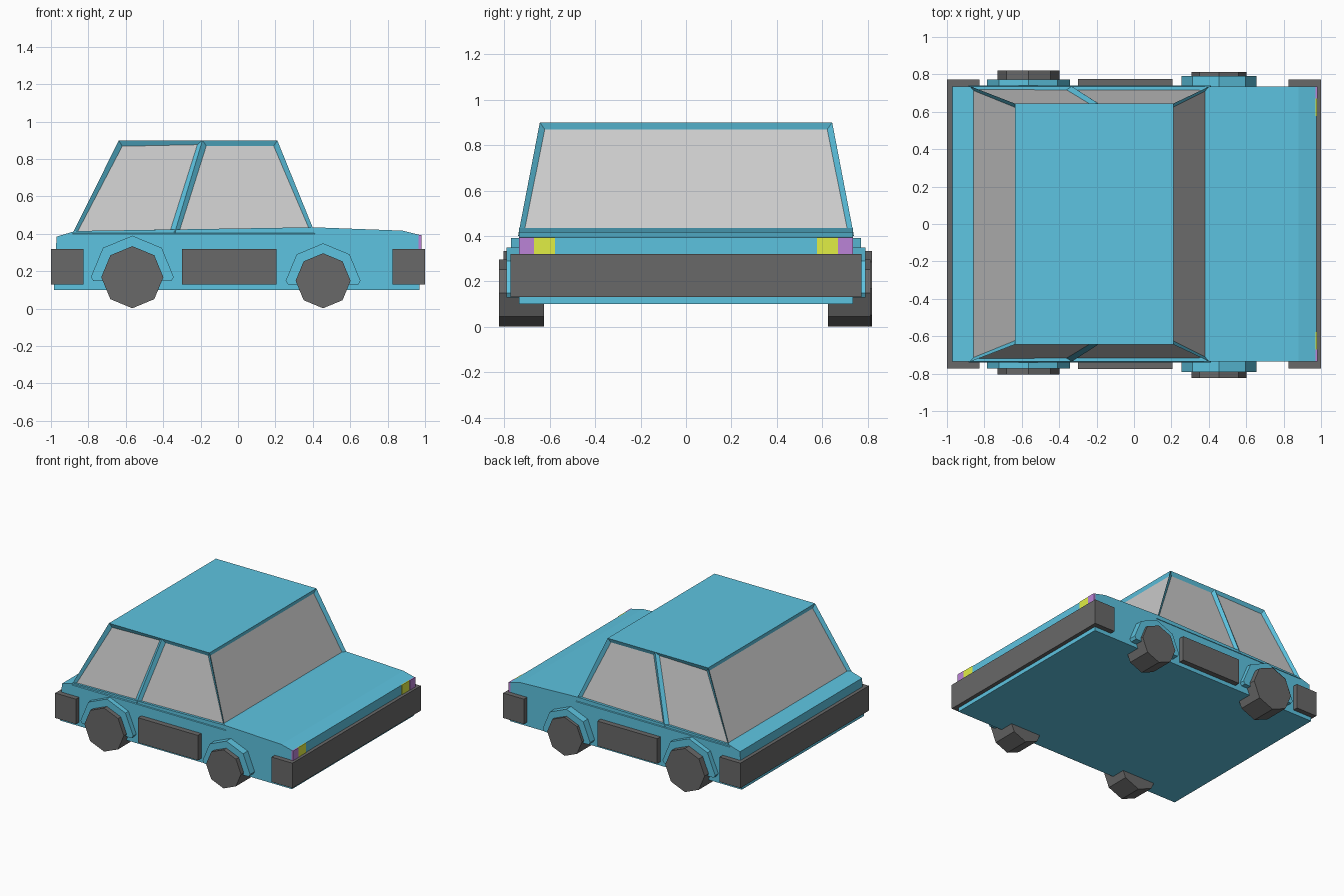
import bpy, bmesh
from math import sin, cos, pi

if "Cube" in bpy.data.objects:
    bpy.data.objects.remove(bpy.data.objects["Cube"])


def material(name, rgb):
    m = bpy.data.materials.new(name)
    m.diffuse_color = (*rgb, 1)
    m.use_nodes = True
    m.node_tree.nodes["Principled BSDF"].inputs["Base Color"].default_value = m.diffuse_color
    return m


BLUE = material("blue paint", (0.11, 0.55, 0.75))
BLACK = material("black rubber", (0.14, 0.14, 0.14))
YELLOW = material("yellow lamp", (0.75, 0.86, 0.06))
PURPLE = material("purple lamp", (0.5, 0.23, 0.68))


def finish(bm, name, mat=None):
    bmesh.ops.recalc_face_normals(bm, faces=bm.faces)
    mesh = bpy.data.meshes.new(name)
    bm.to_mesh(mesh)
    bm.free()
    if mat:
        mesh.materials.append(mat)
    ob = bpy.data.objects.new(name, mesh)
    bpy.context.collection.objects.link(ob)
    return ob


def prism(name, profile, y0, y1, mat):
    """Extrude an x-z profile from y0 to y1."""
    bm = bmesh.new()
    face = bm.faces.new([bm.verts.new((x, y0, z)) for x, z in profile])
    ext = bmesh.ops.extrude_face_region(bm, geom=[face], use_keep_orig=True)
    for v in ext["geom"]:
        if isinstance(v, bmesh.types.BMVert):
            v.co.y = y1
    return finish(bm, name, mat)


def box(name, x0, x1, y0, y1, z0, z1, mat):
    return prism(name, [(x0, z0), (x1, z0), (x1, z1), (x0, z1)], y0, y1, mat)


# Lower body
prism("body", [(-0.985, 0.1), (0.97, 0.1), (0.975, 0.393), (0.88, 0.417), (0.4, 0.435),
               (-0.87, 0.415), (-0.97, 0.385)], -0.735, 0.735, BLUE)

# Cabin: tapered frame, each window panel inset and recessed
bm = bmesh.new()
ring = [(-0.885, -0.09, -0.637), (-0.34, -0.0, -0.19), (0.413, 0.0, 0.21)]
low, high = {}, {}
for s in (-1, 1):
    for i, (xb, _, xt) in enumerate(ring):
        low[s, i] = bm.verts.new((xb, s * 0.74, 0.40))
        high[s, i] = bm.verts.new((xt, s * 0.644, 0.90))


def panel(a, b):
    return bm.faces.new([low[a], low[b], high[b], high[a]])


panels = [panel((s, i), (s, i + 1)) for s in (-1, 1) for i in (0, 1)]
panels += [panel((-1, i), (1, i)) for i in (0, 2)]
for level in (low, high):
    bm.faces.new([level[k] for k in ((-1, 0), (-1, 1), (-1, 2), (1, 2), (1, 1), (1, 0))])
bmesh.ops.recalc_face_normals(bm, faces=bm.faces)
bmesh.ops.inset_individual(bm, faces=panels, thickness=0.034, depth=-0.018)

# Window panes taken from the recessed panels
glass = bmesh.new()
for f in panels:
    pane = glass.faces.new([glass.verts.new(v.co) for v in f.verts])
    pane.normal_update()
    if pane.normal.dot(f.normal) < 0:
        pane.normal_flip()
bmesh.ops.delete(bm, geom=panels, context="FACES_ONLY")
pane_mesh = bpy.data.meshes.new("windows")
glass.to_mesh(pane_mesh)
glass.free()
bpy.context.collection.objects.link(bpy.data.objects.new("windows", pane_mesh))
finish(bm, "cabin_frame", BLUE)

# Bumpers
box("front_bumper", 0.825, 1.0, -0.773, 0.773, 0.13, 0.32, BLACK)
box("rear_bumper", -1.0, -0.825, -0.773, 0.773, 0.13, 0.32, BLACK)

# Wheels: (name, x, radius, arch radius, arch width, tyre width for right and left)
for name, x, r, ra, arch_y, tyre_y in (
        ("rear", -0.565, 0.166, 0.222, 0.772, (0.805, 0.82)),
        ("front", 0.455, 0.147, 0.2, 0.79, (0.824, 0.812))):
    for s, side, ty in ((-1, "right", tyre_y[0]), (1, "left", tyre_y[1])):
        zc = r + 0.002
        octagon = [(x + r * cos(k * pi / 4), zc + r * sin(k * pi / 4)) for k in range(8)]
        prism(f"{name}_{side}_wheel", octagon, s * 0.625, s * ty, BLACK)
        arch = [(x + ra * cos(k * pi / 4), zc + ra * sin(k * pi / 4)) for k in range(5)]
        arch += [(x - ra * 0.94, zc - 0.02), (x + ra * 0.94, zc - 0.02)]
        prism(f"{name}_{side}_arch", arch, s * 0.72, s * arch_y, BLUE)

# Side guards and front lamps
for s, side in ((-1, "right"), (1, "left")):
    box(f"{side}_side_guard", -0.3, 0.205, s * 0.72, s * 0.775, 0.13, 0.32, BLACK)
    box(f"{side}_headlamp", 0.95, 0.978, s * 0.577, s * 0.67, 0.31, 0.394, YELLOW)
    box(f"{side}_indicator", 0.965, 0.98, s * 0.67, s * 0.736, 0.31, 0.394, PURPLE)
